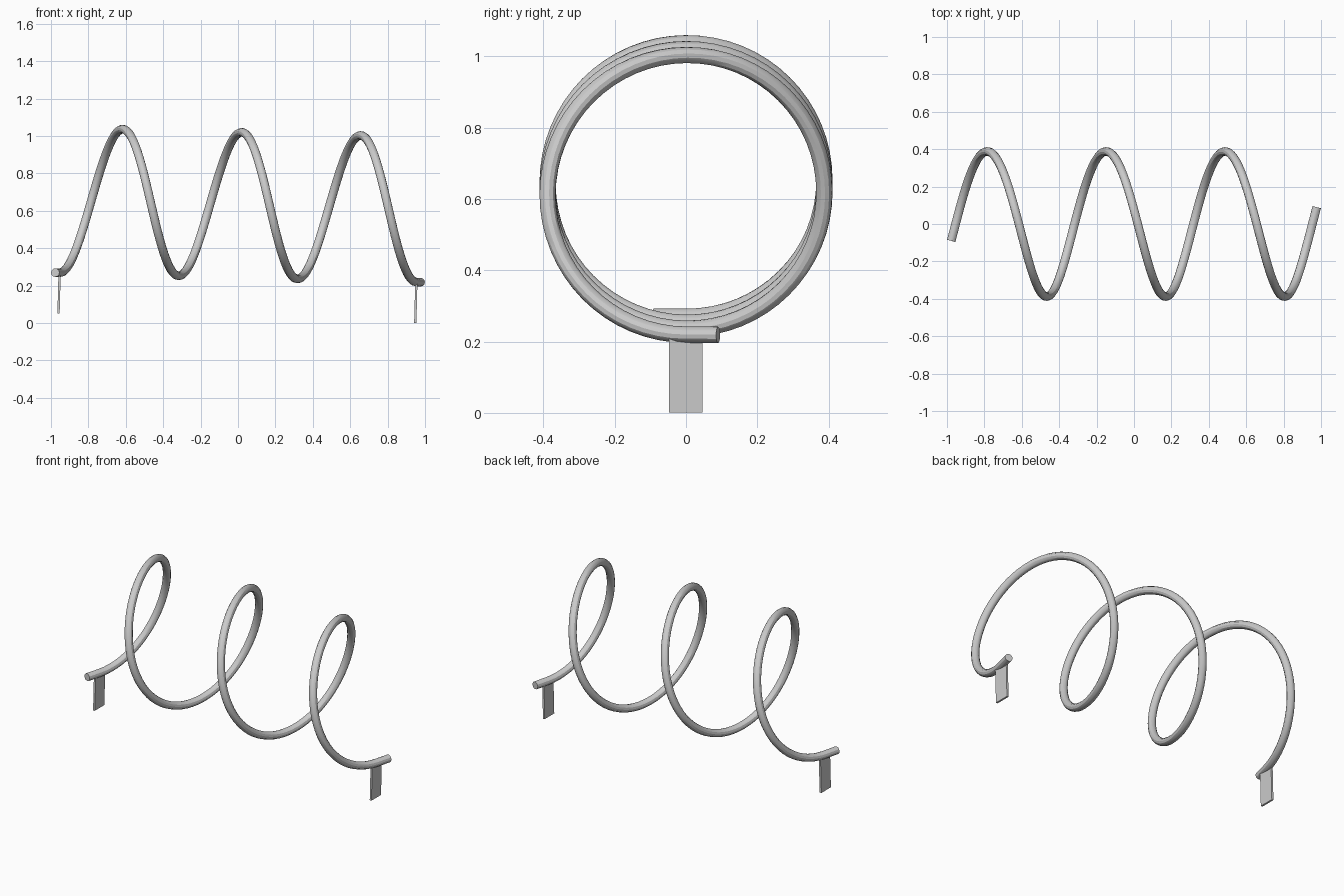
import bpy
import bmesh
from math import sin, cos, pi, atan
from mathutils import Matrix, Vector

if "Cube" in bpy.data.objects:
    bpy.data.objects.remove(bpy.data.objects["Cube"])

R, TUBE, HALF, TURNS = 0.388, 0.023, 0.954, 3
STEPS, END_Y = 192, 0.09

# whole model leans slightly down toward +x
lean = Matrix.Translation((0.01, 0, 0.632)) @ Matrix.Rotation(atan(0.0262), 4, 'Y')

# spiral path along x with straight tangent ends
points = []
for i in range(STEPS + 1):
    f = i / STEPS
    t = f * TURNS * 2 * pi
    points.append(Vector((-HALF + 2 * HALF * f, R * sin(t), -R * cos(t))))
slope = HALF * 2 / (TURNS * 2 * pi) / R
tail = Vector((END_Y * slope, END_Y, 0))
points = [points[0] - tail] + points + [points[-1] + tail]

# round bar
curve = bpy.data.curves.new("spiral_bar", 'CURVE')
curve.dimensions = '3D'
curve.bevel_depth = TUBE
curve.bevel_resolution = 4
curve.use_fill_caps = True
spline = curve.splines.new('POLY')
spline.points.add(len(points) - 1)
for p, co in zip(spline.points, points):
    p.co = (*co, 1)
bar = bpy.data.objects.new("spiral_bar", curve)
bpy.context.collection.objects.link(bar)
bar.matrix_world = lean
bpy.context.view_layer.objects.active = bar
bar.select_set(True)
bpy.ops.object.convert(target='MESH')
bpy.ops.object.shade_smooth_by_angle()


# flat plate foot under each end
def foot(name, x):
    bottom, top = -0.606, -0.395
    bm = bmesh.new()
    bmesh.ops.create_cube(bm, size=1, matrix=Matrix.LocRotScale(
        (x, -0.001, (bottom + top) / 2), None, (0.012, 0.094, top - bottom)))
    mesh = bpy.data.meshes.new(name)
    bm.to_mesh(mesh)
    bm.free()
    obj = bpy.data.objects.new(name, mesh)
    bpy.context.collection.objects.link(obj)
    obj.matrix_world = lean


foot("left_foot", -HALF)
foot("right_foot", HALF)
